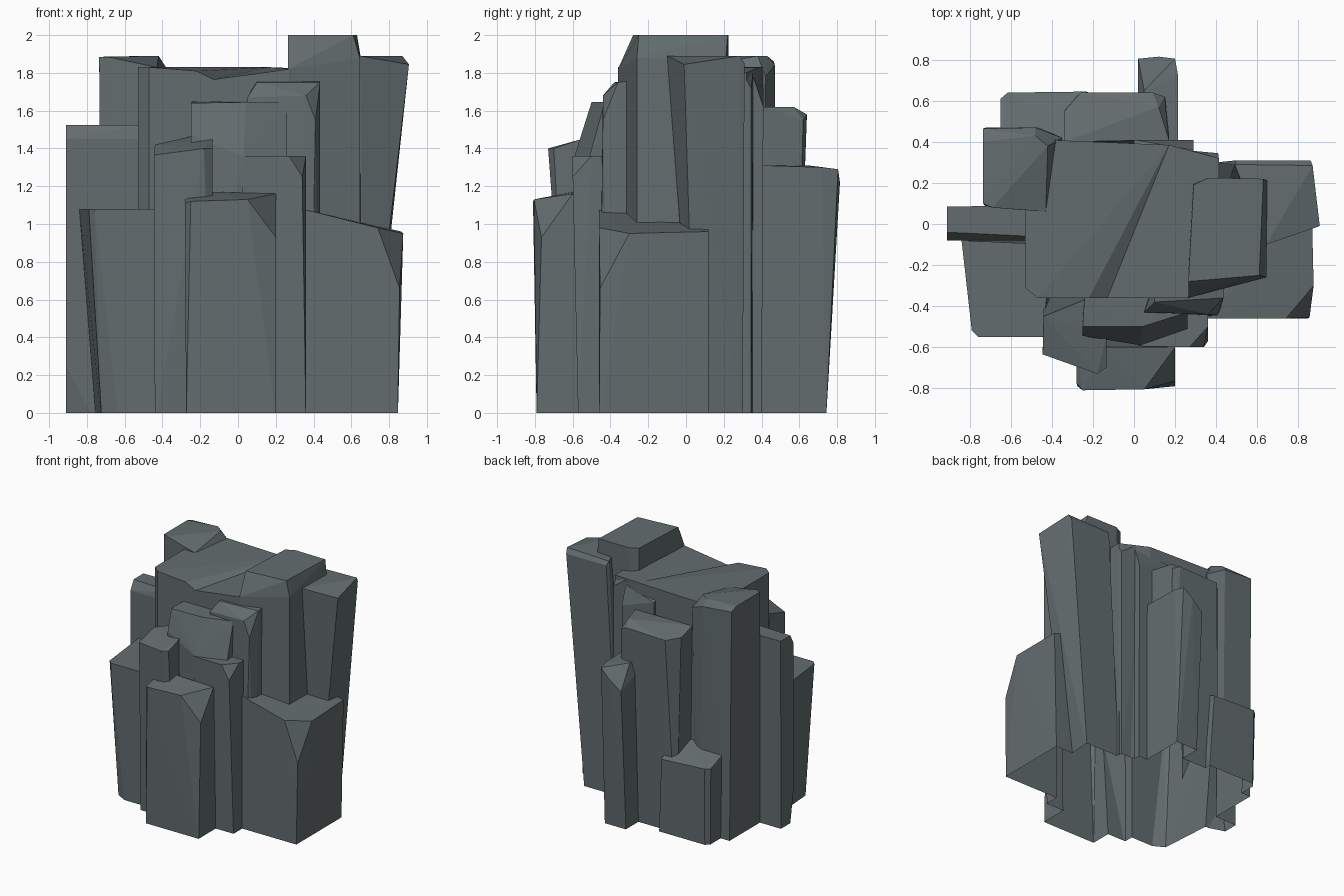
import bpy, bmesh

rock = bpy.data.materials.new("dark_slate_rock")
rock.diffuse_color = (0.125, 0.152, 0.158, 1)
parts = []


def make_object(name, bm):
    bmesh.ops.recalc_face_normals(bm, faces=bm.faces[:])
    me = bpy.data.meshes.new(name)
    bm.to_mesh(me)
    bm.free()
    me.materials.append(rock)
    ob = bpy.data.objects.new(name, me)
    bpy.context.collection.objects.link(ob)
    parts.append(ob)
    return ob


def column(name, base, top):
    """Faceted convex column: ground outline plus upper corner points."""
    bm = bmesh.new()
    pts = [(x, y, z) for x, y in base for z in (0, -0.06)] + list(top)
    vs = [bm.verts.new(p) for p in pts]
    res = bmesh.ops.convex_hull(bm, input=vs)
    junk = {g for g in res["geom_interior"] + res["geom_unused"]
            if isinstance(g, bmesh.types.BMVert) and g.is_valid}
    bmesh.ops.delete(bm, geom=list(junk), context='VERTS')
    return make_object(name, bm)


def box(x0, x1, y0, y1):
    return [(x0, y0), (x1, y0), (x1, y1), (x0, y1)]


def creased_core(name, top):
    """Upright prism whose top is fanned from its first corner."""
    bm = bmesh.new()
    t = [bm.verts.new(p) for p in top]
    b = [bm.verts.new((x, y, -0.06)) for x, y, z in top]
    n = len(t)
    for i in range(n):
        j = (i + 1) % n
        bm.faces.new((t[i], b[i], b[j], t[j]))
    for i in range(1, n - 1):
        bm.faces.new((t[0], t[i], t[i + 1]))
    bm.faces.new(b[::-1])
    return make_object(name, bm)


# Central mass with the creased top
core = creased_core("core", [
    (0.17, 0.385, 1.83), (-0.42, 0.41, 1.83), (-0.53, 0.36, 1.83),
    (-0.53, -0.31, 1.83), (-0.47, -0.36, 1.83), (-0.22, -0.36, 1.81),
    (-0.13, -0.36, 1.765), (0.27, -0.36, 1.82), (0.41, -0.30, 1.82),
    (0.415, 0.32, 1.80)])

# Back edge ribs of the core
column("back_rib_right", box(0.2, 0.41, 0.1, 0.345),
       [(0.2, 0.36, 1.78), (0.3, 0.355, 1.80), (0.41, 0.345, 1.72),
        (0.415, 0.3, 1.79), (0.2, 0.1, 1.78)])
column("back_rib_middle", box(0.0, 0.29, 0.1, 0.40),
       [(0.0, 0.41, 1.72), (0.29, 0.41, 1.62), (0.29, 0.36, 1.77),
        (0.0, 0.3, 1.79), (0.28, 0.1, 1.79)])

# Highest column
column("tall_column", box(0.27, 0.645, -0.26, 0.22),
       [(0.29, 0.19, 2), (0.36, 0.225, 2), (0.63, 0.22, 2),
        (0.61, -0.25, 2), (0.265, -0.28, 2), (0.265, -0.36, 1.82),
        (0.645, -0.26, 1.88), (0.65, 0.21, 1.88)])

# Right column, widening upwards
column("right_column", [(0.4, 0.03), (0.68, 0.05), (0.7, 0.3), (0.4, 0.3)],
       [(0.49, 0.29, 1.88), (0.5, 0.31, 1.85), (0.86, 0.31, 1.85),
        (0.87, 0.285, 1.89), (0.905, -0.01, 1.845), (0.645, -0.1, 1.89)])

# Low right block in front
column("right_block", box(0.3, 0.845, -0.46, 0.12),
       [(0.36, -0.46, 1.075), (0.74, -0.46, 0.98), (0.855, -0.455, 0.66),
        (0.875, -0.3, 0.95), (0.865, 0.12, 0.96), (0.36, 0.12, 1.06)])

# Front columns
column("front_column", box(-0.275, 0.2, -0.79, -0.4),
       [(-0.28, -0.775, 1.11), (-0.25, -0.81, 1.12), (0.05, -0.805, 1.13),
        (0.2, -0.765, 0.93), (0.2, -0.6, 1.16), (-0.14, -0.6, 1.17),
        (-0.28, -0.6, 1.15)])
column("front_left_column", box(-0.44, -0.13, -0.62, -0.3),
       [(-0.445, -0.635, 1.365), (-0.18, -0.73, 1.40), (-0.135, -0.7, 1.4),
        (-0.135, -0.55, 1.45), (-0.44, -0.45, 1.42), (-0.22, -0.36, 1.47)])
column("front_right_column", box(0.02, 0.36, -0.57, -0.3),
       [(0.02, -0.595, 1.36), (0.27, -0.6, 1.36), (0.34, -0.6, 1.25),
        (0.36, -0.5, 1.36), (0.36, -0.4, 1.36), (0.02, -0.4, 1.36)])
column("front_step", box(-0.25, 0.2, -0.54, -0.3),
       [(-0.25, -0.5, 1.64), (0.04, -0.5, 1.645), (0.26, -0.43, 1.645),
        (0.26, -0.34, 1.65), (-0.24, -0.34, 1.65), (-0.25, -0.545, 1.47),
        (0.03, -0.59, 1.36), (0.26, -0.51, 1.36)])
column("front_upper_step", [(0.05, -0.43), (0.38, -0.46), (0.43, -0.4),
                            (0.43, -0.2), (0.05, -0.2)],
       [(0.05, -0.43, 1.67), (0.1, -0.38, 1.75), (0.1, -0.28, 1.76),
        (0.435, -0.28, 1.76), (0.435, -0.36, 1.75), (0.36, -0.44, 1.68),
        (0.41, -0.44, 1.55)])

# Left columns
column("left_front_column", [(-0.72, -0.5), (-0.63, -0.55), (-0.4, -0.55),
                             (-0.4, -0.08), (-0.75, -0.08)],
       [(-0.84, -0.08, 1.08), (-0.79, -0.52, 1.08), (-0.76, -0.55, 1.08),
        (-0.445, -0.55, 1.08), (-0.4, -0.1, 1.08)])
column("left_fin", [(-0.91, -0.03), (-0.75, -0.08), (-0.5, -0.08),
                    (-0.5, 0.08), (-0.91, 0.08)],
       [(-0.91, -0.08, 0.25), (-0.91, -0.08, 1.45), (-0.5, -0.08, 1.45),
        (-0.91, -0.04, 1.525), (-0.5, -0.06, 1.525), (-0.5, 0.09, 1.525),
        (-0.91, 0.085, 1.525)])
column("left_back_column", [(-0.72, 0.08), (-0.4, 0.08), (-0.36, 0.4),
                            (-0.46, 0.47), (-0.72, 0.47)],
       [(-0.735, 0.465, 1.86), (-0.735, 0.4, 1.885), (-0.735, 0.1, 1.885),
        (-0.69, 0.08, 1.885), (-0.43, 0.06, 1.83), (-0.42, 0.38, 1.89),
        (-0.48, 0.43, 1.89), (-0.48, 0.47, 1.84), (-0.35, 0.42, 1.78)])

# Back columns
column("back_column", box(-0.32, 0.17, 0.3, 0.58),
       [(-0.34, 0.55, 1.58), (-0.26, 0.64, 1.57), (0.09, 0.64, 1.58),
        (0.15, 0.62, 1.55), (0.12, 0.57, 1.62), (0.17, 0.41, 1.62),
        (-0.34, 0.4, 1.62)])
column("back_thin_column", box(0.02, 0.21, 0.3, 0.74),
       [(0.02, 0.805, 1.14), (0.12, 0.815, 1.22), (0.2, 0.805, 1.29),
        (0.215, 0.72, 1.3), (0.215, 0.4, 1.31), (0.05, 0.65, 1.31),
        (0.02, 0.4, 1.3)])
column("back_low_block", [(-0.64, 0.3), (-0.2, 0.3), (-0.2, 0.63),
                          (-0.61, 0.63), (-0.64, 0.6)],
       [(-0.65, 0.61, 0.62), (-0.615, 0.64, 0.62), (-0.23, 0.645, 0.6),
        (-0.2, 0.4, 0.7), (-0.65, 0.4, 0.7)])

# Fuse every column into a single rock
bpy.context.view_layer.objects.active = core
for ob in parts[1:]:
    mod = core.modifiers.new("fuse", 'BOOLEAN')
    mod.operation = 'UNION'
    mod.solver = 'EXACT'
    mod.object = ob
    bpy.ops.object.modifier_apply(modifier=mod.name)
    bpy.data.objects.remove(ob)
core.name = "column_rock"

# Trim level with the ground and leave the underside open
bm = bmesh.new()
bm.from_mesh(core.data)
bmesh.ops.bisect_plane(bm, geom=bm.verts[:] + bm.edges[:] + bm.faces[:],
                       plane_co=(0, 0, 0), plane_no=(0, 0, 1), clear_inner=True)
for f in bm.faces:
    f.smooth = False
    f.material_index = 0
bm.to_mesh(core.data)
bm.free()
core.data.materials.clear()
core.data.materials.append(rock)
